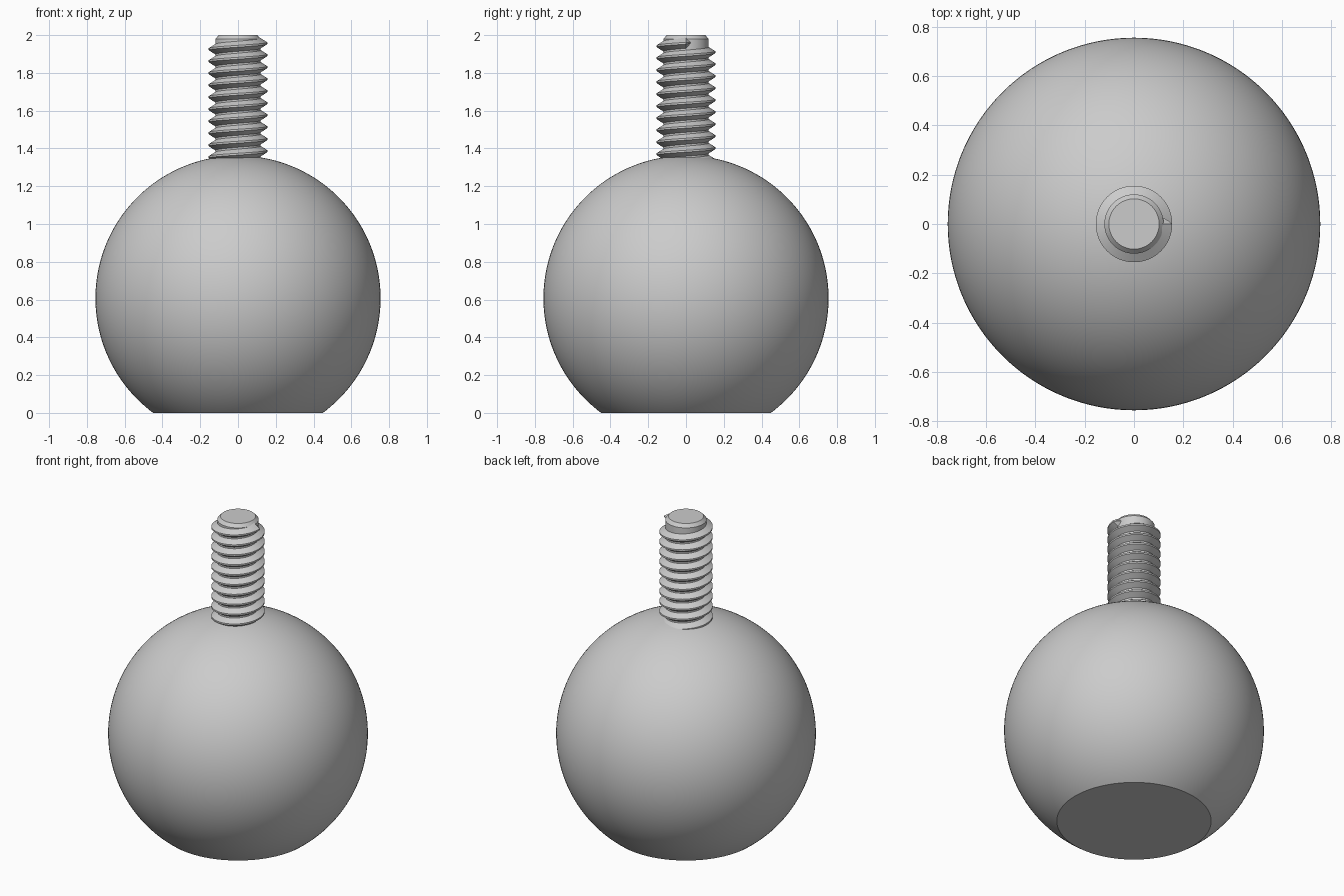
import bpy, bmesh, math
from mathutils import Vector

if "Cube" in bpy.data.objects:
    bpy.data.objects.remove(bpy.data.objects["Cube"], do_unlink=True)

GREY = (0.6, 0.6, 0.6, 1)
metal = bpy.data.materials.new("plain grey")
metal.use_nodes = True
metal.diffuse_color = GREY
metal.node_tree.nodes["Principled BSDF"].inputs["Base Color"].default_value = GREY

BALL_R, BALL_Z = 0.755, 0.607
CORE_R, CREST_R, TOP_R = 0.12, 0.155, 0.102
PITCH, STEPS = 0.0635, 64


def finish(bm, name):
    bmesh.ops.recalc_face_normals(bm, faces=bm.faces)
    mesh = bpy.data.meshes.new(name)
    bm.to_mesh(mesh)
    bm.free()
    mesh.materials.append(metal)
    obj = bpy.data.objects.new(name, mesh)
    bpy.context.collection.objects.link(obj)
    bpy.ops.object.select_all(action='DESELECT')
    obj.select_set(True)
    bpy.context.view_layer.objects.active = obj
    bpy.ops.object.shade_smooth_by_angle(angle=math.radians(30))
    return obj


# Ball with a flat foot
bm = bmesh.new()
bmesh.ops.create_uvsphere(bm, u_segments=128, v_segments=80, radius=BALL_R)
bmesh.ops.translate(bm, verts=bm.verts, vec=(0, 0, BALL_Z))
cut = bmesh.ops.bisect_plane(bm, geom=bm.verts[:] + bm.edges[:] + bm.faces[:],
                             plane_co=(0, 0, 0), plane_no=(0, 0, 1), clear_inner=True)
rim = [e for e in cut["geom_cut"] if isinstance(e, bmesh.types.BMEdge)]
bmesh.ops.contextual_create(bm, geom=rim)
finish(bm, "ball")

# Stud core with a chamfered tip
bm = bmesh.new()
bmesh.ops.create_circle(bm, cap_ends=True, segments=STEPS, radius=CORE_R)
bmesh.ops.translate(bm, verts=bm.verts, vec=(0, 0, 1.3))
top = bm.faces[:][0]
for z, radius in ((1.98, CORE_R), (2.0, TOP_R)):
    ring = bmesh.ops.extrude_face_region(bm, geom=[top], use_keep_orig=True)["geom"]
    top = next(g for g in ring if isinstance(g, bmesh.types.BMFace))
    for v in top.verts:
        flat = Vector((v.co.x, v.co.y, 0)).normalized() * radius
        v.co = (flat.x, flat.y, z)
finish(bm, "stud_core")

# Right-handed helical thread, running out at its upper end
END_Z, TURNS, RUNOUT = 1.957, 10, 2
bm = bmesh.new()
previous = None
for i in range(-TURNS * STEPS, RUNOUT + 1):
    angle = math.tau * i / STEPS
    z = END_Z + PITCH * i / STEPS
    size = 1 - 0.9 * max(i, 0) / RUNOUT
    section = ((CORE_R - 0.005, -0.03), (CREST_R, -0.005),
               (CREST_R, 0.005), (CORE_R - 0.005, 0.03))
    ring = []
    for r, dz in section:
        r = CORE_R + (r - CORE_R) * size
        ring.append(bm.verts.new((r * math.cos(angle), r * math.sin(angle), z + dz * size)))
    if previous:
        for k in range(4):
            n = (k + 1) % 4
            bm.faces.new((previous[k], previous[n], ring[n], ring[k]))
    else:
        bm.faces.new(ring)
    previous = ring
bm.faces.new(previous)
finish(bm, "stud_thread")
